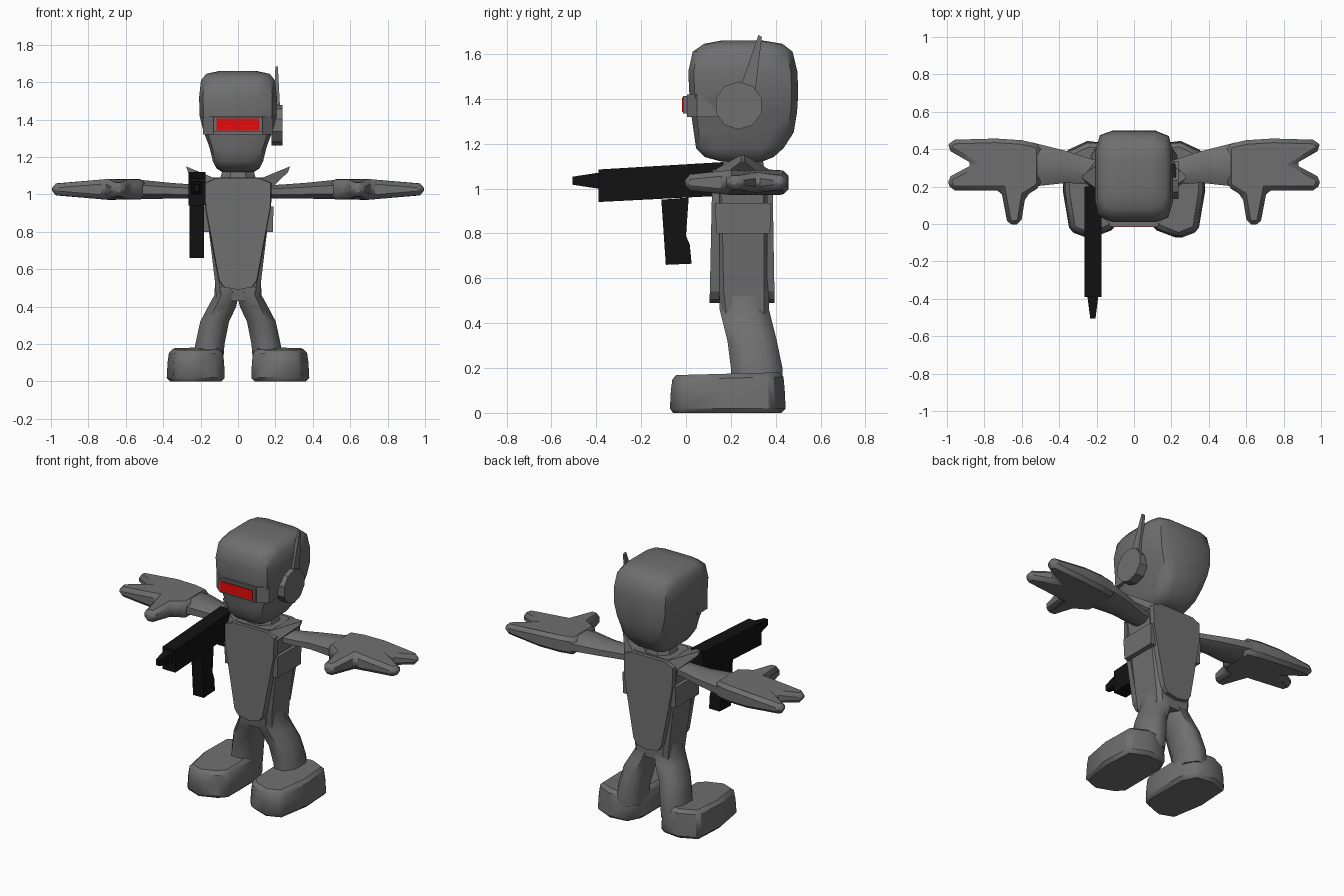
import bpy, bmesh, math

if "Cube" in bpy.data.objects:
    bpy.data.objects.remove(bpy.data.objects["Cube"])


def material(name, color):
    m = bpy.data.materials.new(name)
    m.use_nodes = True
    m.diffuse_color = (*color, 1)
    m.node_tree.nodes["Principled BSDF"].inputs["Base Color"].default_value = (*color, 1)
    return m


GREY = material("armour grey", (0.16, 0.16, 0.16))
BLACK = material("gun black", (0.006, 0.006, 0.006))
RED = material("visor red", (0.8, 0.003, 0.003))


def finish(name, bm, mat, angle=None, bevel=0):
    bmesh.ops.recalc_face_normals(bm, faces=bm.faces)
    me = bpy.data.meshes.new(name)
    bm.to_mesh(me)
    bm.free()
    ob = bpy.data.objects.new(name, me)
    bpy.context.collection.objects.link(ob)
    me.materials.append(mat)
    if bevel:
        b = ob.modifiers.new("Bevel", 'BEVEL')
        b.width, b.segments, b.limit_method = bevel, 1, 'ANGLE'
        b.angle_limit = math.radians(35)
    if angle:
        bpy.ops.object.select_all(action='DESELECT')
        ob.select_set(True)
        bpy.context.view_layer.objects.active = ob
        bpy.ops.object.shade_smooth_by_angle(angle=math.radians(angle))
    return ob


def skin(name, rings, mat=GREY, angle=None, bevel=0):
    """Bridge a list of equally long rings of points and cap both ends."""
    bm = bmesh.new()
    loops = [[bm.verts.new(p) for p in ring] for ring in rings]
    n = len(loops[0])
    for a, b in zip(loops, loops[1:]):
        for i in range(n):
            j = (i + 1) % n
            bm.faces.new((a[i], a[j], b[j], b[i]))
    bm.faces.new(loops[0])
    bm.faces.new(loops[-1])
    return finish(name, bm, mat, angle, bevel)


def section(*corner):
    """Repeat the points of one corner quadrant around a unit section."""
    pts = []
    for k in range(4):
        c, s = [(1, 0), (0, 1), (-1, 0), (0, -1)][k]
        pts += [(x * c - y * s, x * s + y * c) for x, y in corner]
    return pts


OCTAGON = section((1, .45), (.45, 1))
ROUNDED = section((1, .55), (.9, .88), (.55, 1))
BOX = section((1, 1))


def stack(shape, levels, sx=1):
    """Horizontal rings from (z, centre x, half width, y front, y back)."""
    return [[(sx * (cx + u * w), (y0 + y1) / 2 + v * (y1 - y0) / 2, z) for u, v in shape]
            for z, cx, w, y0, y1 in levels]


def plate_yz(name, x0, x1, outline, mat):
    return skin(name, [[(x, y, z) for y, z in outline] for x in (x0, x1)], mat)


def box(name, x, y, z, mat=GREY):
    return skin(name, stack(BOX, [(h, sum(x) / 2, (x[1] - x[0]) / 2, *y) for h in z]), mat)


# Head
skin("head", stack(ROUNDED, [
    (1.12, 0, .085, .16, .34), (1.14, 0, .115, .085, .39), (1.18, 0, .135, .045, .435),
    (1.25, 0, .152, .035, .48), (1.34, 0, .185, .022, .495), (1.42, 0, .205, .015, .5),
    (1.52, 0, .208, .01, .497), (1.61, 0, .198, .03, .475), (1.645, 0, .17, .08, .43),
    (1.66, 0, .1, .16, .34)]), angle=50)
skin("neck", stack(OCTAGON, [(1.03, 0, .11, .15, .36), (1.14, 0, .08, .17, .34)]), angle=40)

# Visor band, raised frame and red lens
skin("visor_band", [[(-.188, .15, z), (-.188, .05, z), (-.13, .004, z),
                     (.13, .004, z), (.188, .05, z), (.188, .15, z)] for z in (1.32, 1.42)])
box("visor_frame", (-.13, .13), (-.013, .05), (1.335, 1.412))
box("visor_lens", (-.115, .115), (-.017, -.01), (1.342, 1.405), RED)

# Headset on the left ear
ear = [(.235 + .107 * math.cos(math.tau * (i + .5) / 10),
        1.37 + .107 * math.sin(math.tau * (i + .5) / 10)) for i in range(10)]
plate_yz("earpiece", .18, .238, ear, GREY)
skin("antenna", [[(x, y0, z), (x, y1, z + dz), (x + t, y1, z + dz), (x + t, y0, z)]
                 for x, t, y0, y1, z, dz in ((.19, .035, .245, .31, 1.46, -.02),
                                             (.2, .013, .323, .338, 1.685, -.01))])

# Torso with waist, side bands, chest and back plates
skin("torso", stack(section((1, .8), (.8, 1)), [
    (.43, 0, .115, .16, .37), (.55, 0, .125, .145, .37), (.8, 0, .155, .14, .37),
    (1.05, 0, .178, .13, .37), (1.09, 0, .13, .14, .36)]))
outline = [(0, .49), (.075, .505), (.1, .54), (.172, .93), (.175, 1.06), (.12, 1.085)]
outline += [(-x, z) for x, z in reversed(outline[1:])]


def body_plate(name, outer, inner):
    def ring(ys, grow):
        return [(x * grow, ys[0] + (ys[1] - ys[0]) * (z - .49) / .6, z) for x, z in outline]
    skin(name, [ring(inner, 1.03), ring(outer, 1)])


body_plate("chest_plate", (.105, .118), (.15, .15))
body_plate("back_plate", (.395, .385), (.36, .36))

# Gun: receiver, barrel, magazine and rear grip
gx = (-.265, -.175)
plate_yz("gun_body", *gx, [(-.39, .94), (-.39, 1.085), (.2, 1.12), (.2, .97)], BLACK)
skin("gun_barrel", [[(-.22 + u * w, y, 1.035 + v * h) for u, v in BOX]
                    for y, w, h in ((-.505, .014, .018), (-.38, .03, .037))], BLACK)
plate_yz("gun_magazine", -.258, -.182, [(-.11, .95), (-.09, .66), (.025, .665), (.017, .75),
                                        (0, .79), (.012, .96)], BLACK)
plate_yz("gun_grip", -.245, -.195, [(.13, .98), (.14, .9), (.19, .9), (.18, .98)], BLACK)

hand_outline = [(.5, .425), (.6, .448), (.74, .457), (.98, .45), (1, .4), (.86, .32),
                (1, .245), (.98, .18), (.71, .18), (.675, -.005), (.605, .0),
                (.58, .15), (.5, .2)]
foot_outline = [(.07, .02), (.12, -.035), (.24, -.08), (.345, -.04), (.382, .18),
                (.37, .39), (.25, .445), (.12, .43), (.07, .33)]

for side, sx in (("left", 1), ("right", -1)):
    # Side band and pointed shoulder guard
    skin(side + "_side_band", stack(BOX, [(.8, .1, .086, .135, .375),
                                          (.935, .1, .09, .13, .378)], sx))
    skin(side + "_shoulder_guard", [
        [(sx * x, y, z) for x, y, z in ((.12, .13, 1.085), (.12, .37, 1.085),
                                        (.185, .36, 1.04), (.185, .14, 1.04))],
        [(sx * x, y, z) for x, y, z in ((.278, .245, 1.15), (.278, .26, 1.15),
                                        (.268, .26, 1.12), (.268, .245, 1.12))]])

    # Arm
    skin(side + "_arm", [[(sx * x, (y0 + y1) / 2 + u * (y1 - y0) / 2, z + v * h)
                          for u, v in OCTAGON]
                         for x, y0, y1, z, h in ((.12, .2, .33, 1.015, .035),
                                                 (.22, .21, .345, 1.015, .037),
                                                 (.36, .22, .39, 1.02, .042),
                                                 (.54, .2, .435, 1.027, .053),
                                                 (.6, .2, .43, 1.027, .05))], angle=50)

    # Hand with two fingers and a thumb, thinning towards the tips
    def thick(x, y):
        return .055 - .025 * max(0, (x - .7) / .3) - .02 * max(0, (.2 - y) / .2)
    skin(side + "_hand", [[(sx * x, y, 1.027 + s * thick(x, y)) for x, y in hand_outline]
                          for s in (-1, 1)], angle=60, bevel=.022)

    # Leg and foot
    skin(side + "_leg", stack(OCTAGON, [
        (.56, .06, .06, .15, .37), (.46, .062, .065, .15, .37), (.4, .085, .075, .165, .385),
        (.32, .125, .077, .185, .405), (.2, .15, .078, .2, .43), (.1, .16, .08, .2, .43)],
        sx), angle=60)
    skin(side + "_foot", [[(sx * (.21 + (x - .21) * k), .2 + (y - .2) * k2, z + t * y)
                           for x, y in foot_outline]
                          for k, k2, z, t in ((1, 1, 0, 0), (.97, .98, .1, 0),
                                              (.91, .95, .17, .025))], angle=60, bevel=.02)
